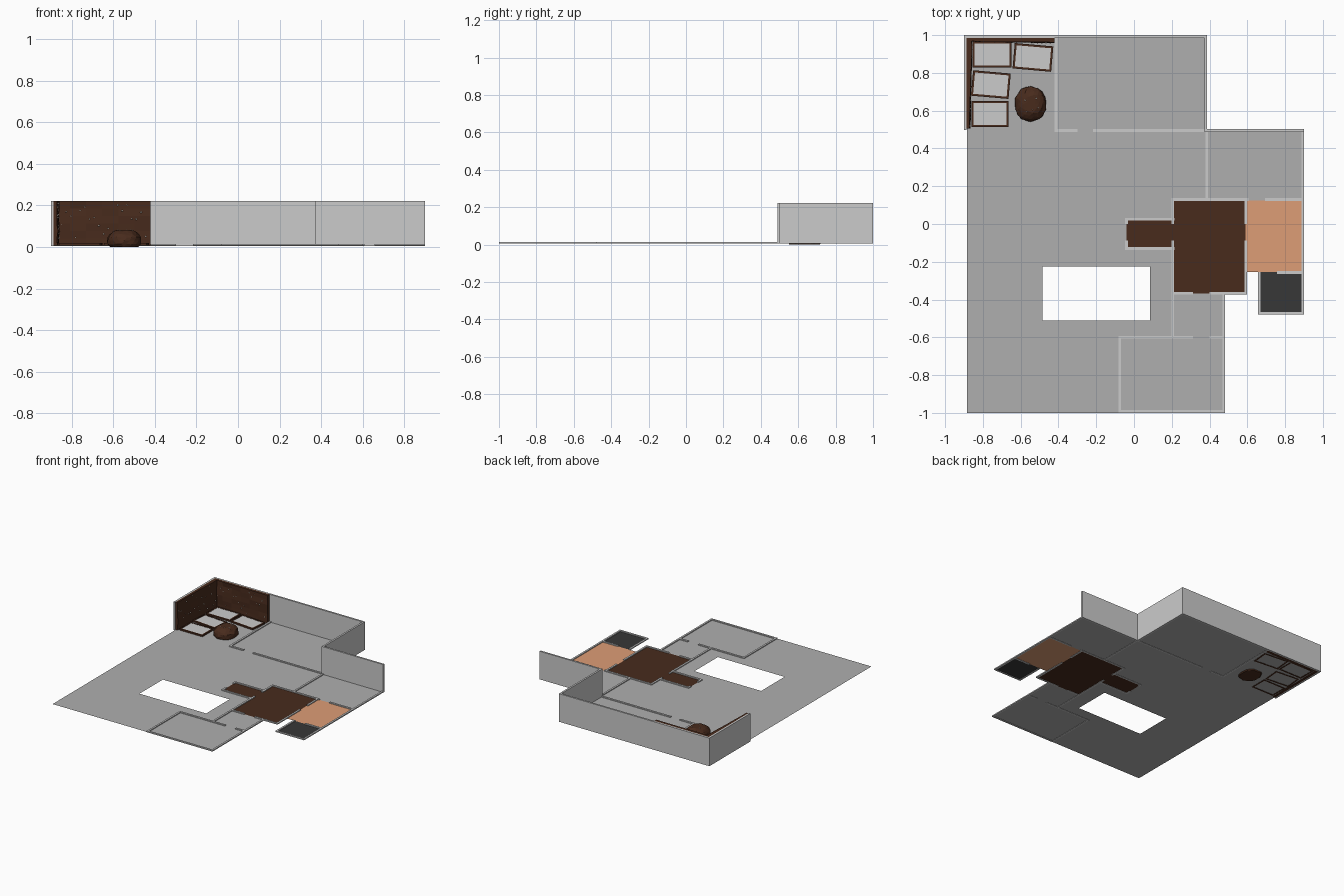
import bpy, bmesh, random
from math import radians
from mathutils import Matrix, Vector

if "Cube" in bpy.data.objects:
    bpy.data.objects.remove(bpy.data.objects["Cube"])

random.seed(4)
FLOOR, CURB, TOP, T = 0.008, 0.015, 0.222, 0.014


def material(name, rgb):
    m = bpy.data.materials.new(name)
    m.diffuse_color = (*rgb, 1)
    m.use_nodes = True
    m.node_tree.nodes["Principled BSDF"].inputs["Base Color"].default_value = m.diffuse_color
    return m


GREY = material("floor_grey", (0.43, 0.43, 0.43))
BROWN = material("dark_brown", (0.065, 0.024, 0.012))
TAN = material("tan", (0.73, 0.34, 0.18))
BLACK = material("charcoal", (0.038, 0.038, 0.038))
LIGHT = material("pebble", (0.8, 0.72, 0.62))


def finish(name, bm, mat=None):
    me = bpy.data.meshes.new(name)
    bm.to_mesh(me)
    bm.free()
    ob = bpy.data.objects.new(name, me)
    bpy.context.collection.objects.link(ob)
    if mat:
        me.materials.append(mat)
    return ob


def floor(name, rects, mat):
    bm = bmesh.new()
    for x0, y0, x1, y1 in rects:
        bm.faces.new([bm.verts.new((x, y, FLOOR)) for x, y in
                      ((x0, y0), (x1, y0), (x1, y1), (x0, y1))])
    bmesh.ops.remove_doubles(bm, verts=bm.verts, dist=0.0005)
    return finish(name, bm, mat)


def add_box(bm, x0, y0, z0, x1, y1, z1):
    m = Matrix.Translation(((x0 + x1) / 2, (y0 + y1) / 2, (z0 + z1) / 2)) @ \
        Matrix.Diagonal((x1 - x0, y1 - y0, z1 - z0, 1))
    return bmesh.ops.create_cube(bm, size=1, matrix=m)["verts"]


def walls(name, runs, z0, z1):
    # each run is a centre line parallel to x or y, thickened to a box
    bm = bmesh.new()
    h = T / 2
    for x0, y0, x1, y1 in runs:
        add_box(bm, x0 - h, y0 - h, z0, x1 + h, y1 + h, z1)
    return finish(name, bm)


# Floors, split around the rectangular opening and the small rooms
floor("main_floor", [
    (-.885, -1, -.485, 1), (-.485, -1, .085, -.51), (-.485, -.225, -.04, .99),
    (-.04, .022, .205, .99), (-.04, -.225, .085, -.125), (.085, -1, .205, -.125),
    (.205, -1, .478, -.367), (.205, .125, .38, .99), (.38, .125, .89, .495)], GREY)
floor("brown_room_floor", [(.205, -.367, .59, .125), (-.04, -.125, .205, .022)], BROWN)
floor("tan_room_floor", [(.59, -.255, .892, .13)], TAN)
floor("dark_room_floor", [(.663, -.47, .892, -.255)], BLACK)

# Tall outer walls
walls("outer_walls", [(-.893, .505, -.893, .993), (-.893, .993, .38, .993),
                      (.38, .5, .38, .993), (.38, .495, .893, .495)], 0.005, TOP)

# Low wall stubs, with gaps left for doors
walls("low_walls", [
    (-.413, .495, -.413, .985), (-.413, .495, -.305, .495), (-.21, .495, .37, .495),
    (.385, .13, .385, .49), (.893, -.47, .893, .49),
    (.208, .13, .6, .13), (.7, .13, .893, .13),
    (-.04, .025, .208, .025), (-.04, -.13, .208, -.13),
    (-.04, .007, -.04, .025), (-.04, -.13, -.04, -.095),
    (.205, .007, .205, .13), (.205, -.6, .205, -.095),
    (.592, .007, .592, .13), (.592, -.367, .592, -.095),
    (.205, -.367, .305, -.367), (.408, -.367, .592, -.367),
    (.663, -.47, .663, -.262), (.663, -.472, .893, -.472), (.765, -.257, .893, -.257),
    (.475, -.993, .475, -.367), (-.075, -.6, .305, -.6), (.408, -.6, .475, -.6),
    (-.075, -.993, -.075, -.6), (-.075, -.993, .475, -.993)], FLOOR - .002, CURB)


def rock_slab(name, length, place):
    # slab along +x with a rough face on -y, thicker toward its far end
    bm = bmesh.new()
    add_box(bm, 0, -.018, .006, length, 0, TOP)
    bmesh.ops.subdivide_edges(bm, edges=bm.edges, cuts=5, use_grid_fill=True)
    for v in bm.verts:
        if v.co.y < -.017:
            v.co.y -= .01 * v.co.x / length + random.uniform(-.005, .003)
    bmesh.ops.transform(bm, matrix=place, verts=bm.verts)
    return finish(name, bm, BROWN)


back_place = Matrix.Translation((-.886, .986, 0))
left_place = Matrix.Translation((-.886, .505, 0)) @ Matrix.Rotation(radians(90), 4, 'Z')
rock_slab("rock_wall_back", .466, back_place)
rock_slab("rock_wall_left", .48, left_place)

# Boulder: squashed, roughened icosphere
bm = bmesh.new()
bmesh.ops.create_icosphere(bm, subdivisions=3, radius=1)
for v in bm.verts:
    d = v.co.copy()
    k = max(abs(d.x), abs(d.y))
    d *= random.uniform(.95, 1.03) * (1 + .1 * abs(d.x * d.y))
    v.co = (d.x * .082 - .547, d.y * .092 + .635,
            min(max(d.z * .06 + .03, 0), .082))
finish("boulder", bm, BROWN)

# Pale pebbles set into the rock
bm = bmesh.new()


def pebble(p):
    bmesh.ops.create_icosphere(bm, subdivisions=1, radius=random.uniform(.003, .005),
                               matrix=Matrix.Translation(p))


for place in (back_place, left_place):
    left = place is left_place
    for i in range(20):
        x = .015 + i * .0225
        pebble(place @ Vector((x, -.018 - .01 * x / .47, random.uniform(.03, .21))))
for dx, dy in ((-.03, .02), (.03, .03), (.01, -.03), (-.02, -.04), (.04, -.02)):
    pebble((-.547 + dx, .635 + dy, .08))
finish("pebbles", bm, LIGHT)

# Four framed pads on the floor
for i, (x, y, w, d, a) in enumerate([(-.752, .897, .206, .138, 0), (-.535, .882, .205, .135, -5),
                                     (-.758, .738, .2, .135, -5), (-.762, .582, .196, .138, 0)], 1):
    place = Matrix.Translation((x, y, 0)) @ Matrix.Rotation(radians(a), 4, 'Z')
    w, d, f = w / 2, d / 2, .011
    bm = bmesh.new()
    for s in (-1, 1):
        cy, cx = s * (d - f / 2), s * (w - f / 2)
        add_box(bm, -w, cy - f / 2, .006, w, cy + f / 2, .02)
        add_box(bm, cx - f / 2, -d + f, .006, cx + f / 2, d - f, .02)
    finish(f"pad_frame_{i}", bm, BROWN).matrix_world = place
    bm = bmesh.new()
    add_box(bm, -w + f, -d + f, .009, w - f, d - f, .018)
    finish(f"pad_{i}", bm).matrix_world = place
